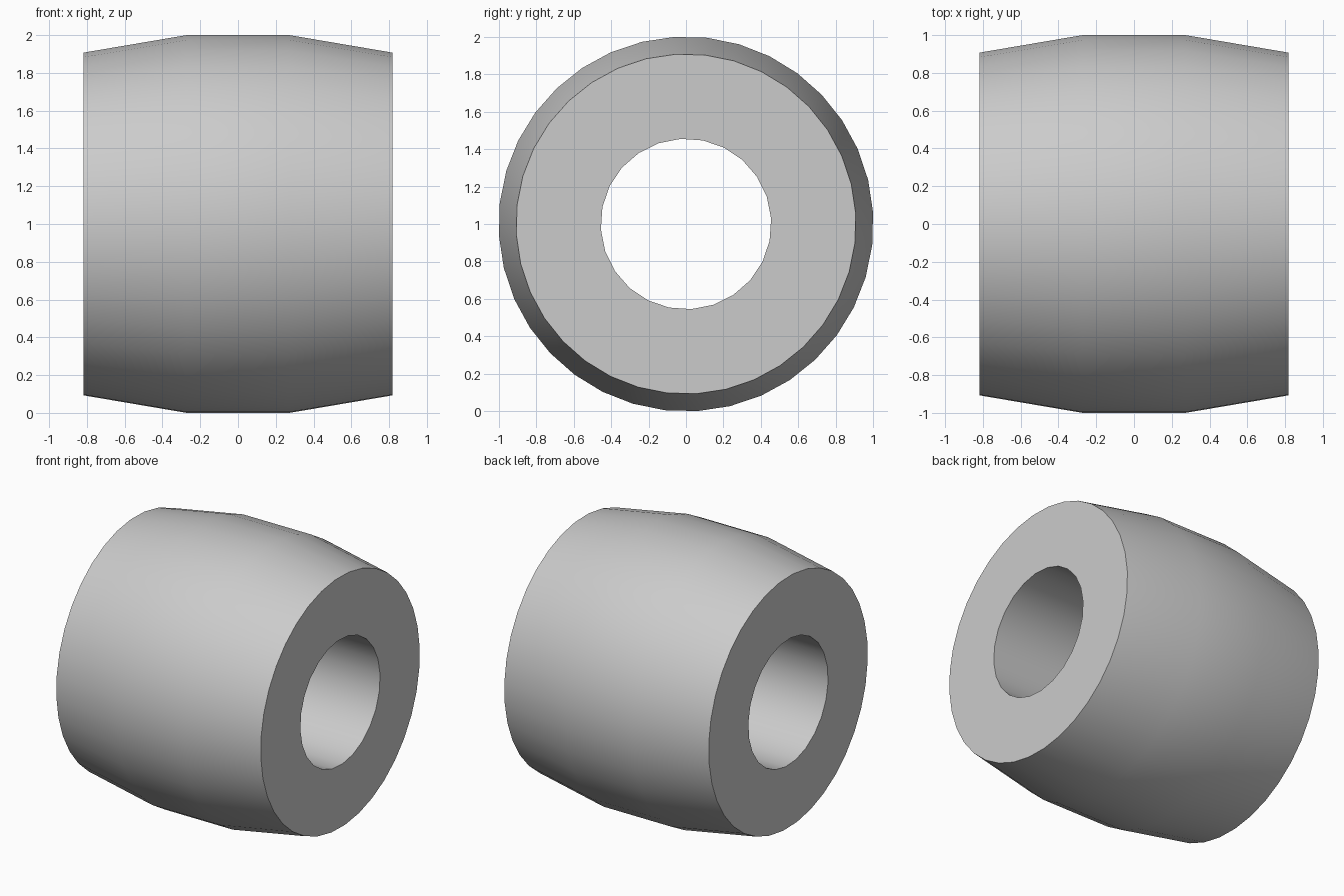
import bpy, bmesh, math

cube = bpy.data.objects.get("Cube")
if cube:
    bpy.data.objects.remove(cube, do_unlink=True)

TURN = math.radians(-3.6)   # small turn of the facets about the axis

grey = bpy.data.materials.new("plain_grey")
grey.use_nodes = True
colour = (0.6, 0.6, 0.6, 1)
grey.diffuse_color = colour
grey.node_tree.nodes["Principled BSDF"].inputs["Base Color"].default_value = colour

bm = bmesh.new()


def ring(x, radius, sides):
    """Closed loop of vertices around the x axis."""
    angles = [TURN + math.tau * i / sides for i in range(sides)]
    return [bm.verts.new((x, radius * math.sin(a), 1 + radius * math.cos(a)))
            for a in angles]


def loft(profile, sides):
    """Skin a wall through rings of (x, radius); return its end rings."""
    rings = [ring(x, r, sides) for x, r in profile]
    for a, b in zip(rings, rings[1:]):
        for i in range(sides):
            j = (i + 1) % sides
            bm.faces.new((a[i], a[j], b[j], b[i]))
    return rings[0], rings[-1]


def loop_edges(verts):
    return [bm.edges.get((verts[i - 1], verts[i])) for i in range(len(verts))]


# barrel wall, and the bore through it
outer = loft([(-0.818, 0.909), (-0.272, 1.002), (0.272, 1.002), (0.818, 0.909)], 36)
inner = loft([(-0.818, 0.456), (0.818, 0.456)], 24)

# flat ring at each end
for rim, hole in zip(outer, inner):
    bmesh.ops.triangle_fill(bm, use_beauty=True,
                            edges=loop_edges(rim) + loop_edges(hole))
bmesh.ops.recalc_face_normals(bm, faces=bm.faces)

mesh = bpy.data.meshes.new("barrel_bead")
bm.to_mesh(mesh)
bm.free()
mesh.materials.append(grey)
bead = bpy.data.objects.new("barrel_bead", mesh)
bpy.context.collection.objects.link(bead)

bpy.ops.object.select_all(action="DESELECT")
bead.select_set(True)
bpy.context.view_layer.objects.active = bead
bpy.ops.object.shade_smooth_by_angle(angle=math.radians(30))
